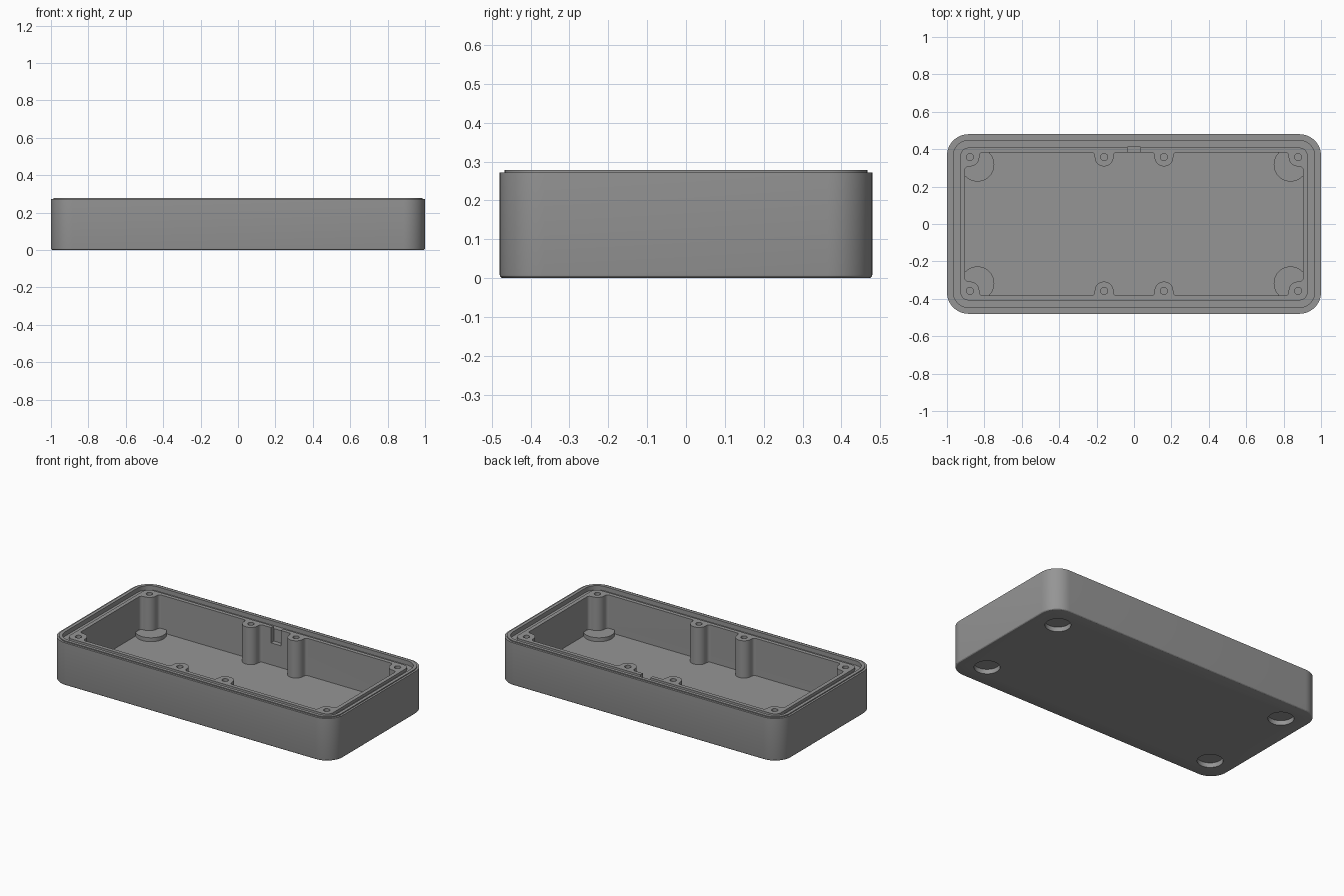
import bpy, bmesh, math

if "Cube" in bpy.data.objects:
    bpy.data.objects.remove(bpy.data.objects["Cube"])

HX, HY, R = 1.0, 0.48, 0.115
FLOOR, INNER_TOP = 0.03, 0.268

grey = bpy.data.materials.new("grey plastic")
grey.diffuse_color = (0.3, 0.3, 0.3, 1)
grey.use_nodes = True
grey.node_tree.nodes["Principled BSDF"].inputs["Base Color"].default_value = grey.diffuse_color


def finish(name, bm, helper=False):
    bmesh.ops.recalc_face_normals(bm, faces=bm.faces)
    me = bpy.data.meshes.new(name)
    bm.to_mesh(me)
    bm.free()
    me.materials.append(grey)
    ob = bpy.data.objects.new(name, me)
    bpy.context.collection.objects.link(ob)
    if helper:
        ob.hide_render = True
        ob.display_type = 'WIRE'
    return ob


def prism(bm, pts, z0, z1):
    """Closed prism over an outline."""
    lo = [bm.verts.new((x, y, z0)) for x, y in pts]
    hi = [bm.verts.new((x, y, z1)) for x, y in pts]
    n = len(pts)
    bm.faces.new(lo[::-1])
    bm.faces.new(hi)
    for i in range(n):
        j = (i + 1) % n
        bm.faces.new((lo[i], lo[j], hi[j], hi[i]))


def arc(cx, cy, r, a0, a1, n):
    return [(cx + r * math.cos(math.radians(a0 + (a1 - a0) * i / n)),
             cy + r * math.sin(math.radians(a0 + (a1 - a0) * i / n))) for i in range(n + 1)]


def circle(cx, cy, r, n=40):
    return arc(cx, cy, r, 0, 360, n)[:-1]


def rounded_rect(inset):
    r = max(R - inset, 0.03)
    x, y = HX - inset - r, HY - inset - r
    pts = []
    for sx, sy, a in ((1, 1, 0), (-1, 1, 90), (-1, -1, 180), (1, -1, 270)):
        pts += arc(sx * x, sy * y, r, a, a + 90, 12)
    return pts


def cut(ob, cutter):
    mod = ob.modifiers.new("cut", 'BOOLEAN')
    mod.operation = 'DIFFERENCE'
    mod.solver = 'EXACT'
    mod.object = cutter
    bpy.context.view_layer.objects.active = ob
    bpy.ops.object.modifier_apply(modifier=mod.name)


def smooth(ob):
    bpy.ops.object.select_all(action='DESELECT')
    ob.select_set(True)
    bpy.context.view_layer.objects.active = ob
    bpy.ops.object.shade_smooth_by_angle(angle=math.radians(30))


# Tray: wall section swept around a rounded rectangle (inset, height)
section = [(0.01, 0), (0.005, 0.0013), (0.0013, 0.005), (0, 0.01),
           (0, 0.272), (0.013, 0.272), (0.013, 0.278), (0.034, 0.278),
           (0.034, 0.25), (0.072, 0.25), (0.072, INNER_TOP),
           (0.097, INNER_TOP), (0.097, FLOOR)]
bm = bmesh.new()
loops = [[bm.verts.new((x, y, z)) for x, y in rounded_rect(i)] for i, z in section]
for a, b in zip(loops, loops[1:]):
    for i in range(len(a)):
        j = (i + 1) % len(a)
        bm.faces.new((a[i], a[j], b[j], b[i]))
bm.faces.new(loops[0][::-1])
bm.faces.new(loops[-1])
tray = finish("tray", bm)

# Round foot recesses in the underside
FOOT = [(sx * 0.837, sy * 0.317) for sx in (-1, 1) for sy in (-1, 1)]
bm = bmesh.new()
for x, y in FOOT:
    prism(bm, circle(x, y, 0.075), -0.05, 0.06)
foot_cutter = finish("foot_recess_cutter", bm, True)
cut(tray, foot_cutter)

# Cable notch in the inner back wall
bm = bmesh.new()
prism(bm, [(-0.035, 0.36), (0.035, 0.36), (0.035, 0.413), (-0.035, 0.413)], 0.17, 0.3)
notch_cutter = finish("notch_cutter", bm, True)
cut(tray, notch_cutter)
smooth(tray)

# Pads on the floor that close the foot recesses
bm = bmesh.new()
for x, y in FOOT:
    prism(bm, circle(x, y, 0.09), FOOT and FLOOR, 0.055)
smooth(finish("foot_pads", bm))

# Screw boss outlines, blended into the wall with small fillets
left_neck = [(-0.07, 0.03)] + arc(-0.07, 0.006, 0.02, 90, 0, 5)
middle = left_neck + arc(0, 0, 0.05, 180, 360, 20) \
    + [(-x, y) for x, y in reversed(left_neck)]
corner = [(0.03, 0.03)] + left_neck + arc(0, 0, 0.05, 180, 270, 10) \
    + arc(0.007, -0.07, 0.02, 90, 0, 5) + [(0.03, -0.07)]

bm, holes = bmesh.new(), bmesh.new()
for outline, cx, z0 in ((middle, 0.16, 0.02), (corner, 0.877, 0.04)):
    for sx in (-1, 1):
        for sy in (-1, 1):
            prism(bm, [(sx * (cx + x), sy * (0.358 + y)) for x, y in outline], z0, INNER_TOP)
            prism(holes, circle(sx * cx, sy * 0.358, 0.019, 24), 0.1, 0.3)
bosses = finish("screw_bosses", bm)
hole_cutter = finish("screw_hole_cutter", holes, True)
cut(bosses, hole_cutter)
smooth(bosses)

# Cutters are no longer needed
for ob in (foot_cutter, notch_cutter, hole_cutter):
    bpy.data.objects.remove(ob)
